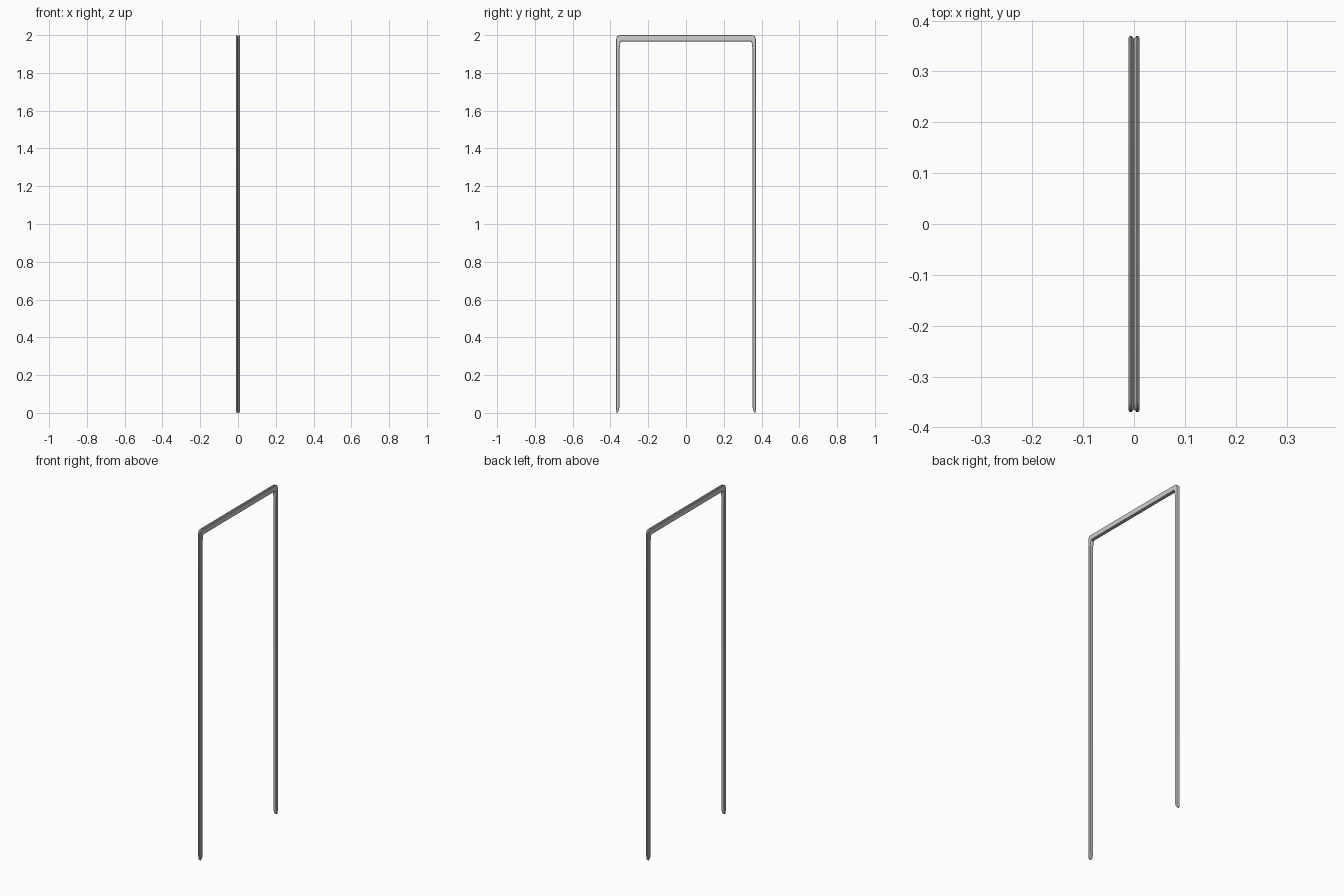
import bpy, bmesh
from mathutils import Vector

if "Cube" in bpy.data.objects:
    bpy.data.objects.remove(bpy.data.objects["Cube"])

# Half path, foot to corner: outer (y, z) and inner (y, z) edge of the strip
half = [((.367, .000), (.362, .002)),
        ((.369, .006), (.356, .012)),
        ((.370, .030), (.352, .032)),
        ((.370, 1.930), (.352, 1.930)),
        ((.370, 1.975), (.349, 1.945)),
        ((.3685, 1.986), (.348, 1.960)),
        ((.364, 1.994), (.346, 1.965)),
        ((.357, 1.9985), (.342, 1.967)),
        ((.347, 2.000), (.338, 1.967))]
path = half + [((-a[0], a[1]), (-b[0], b[1])) for a, b in reversed(half)]

# Cross-section: outer face has a V groove between two rounded lobes
outer = [(-.0105, .006), (-.0095, .002), (-.007, 0), (-.0045, .001), (0, .010),
         (.0045, .001), (.007, 0), (.0095, .002), (.0105, .006)]
inner = [(.0105, .002), (.008, 0), (-.008, 0), (-.0105, .002)]

bm = bmesh.new()
rings = []
for o, i in path:
    o, i = Vector((0, *o)), Vector((0, *i))
    span = (i - o).length
    d = (i - o).normalized()
    k = min(1, span / .018)  # shrink the section at the thin foot tips
    ring = [bm.verts.new(o + d * t * k + Vector((x * (.5 + .5 * k), 0, 0))) for x, t in outer]
    ring += [bm.verts.new(i - d * t * k + Vector((x * (.5 + .5 * k), 0, 0))) for x, t in inner]
    rings.append(ring)
for a, b in zip(rings, rings[1:]):
    for j in range(len(a)):
        n = (j + 1) % len(a)
        bm.faces.new((a[j], a[n], b[n], b[j]))
bm.faces.new(rings[0])
bm.faces.new(rings[-1])
bmesh.ops.recalc_face_normals(bm, faces=bm.faces)

mesh = bpy.data.meshes.new("frame_strip")
bm.to_mesh(mesh)
bm.free()
strip = bpy.data.objects.new("frame_strip", mesh)
bpy.context.collection.objects.link(strip)
bpy.context.view_layer.objects.active = strip
strip.select_set(True)
bpy.ops.object.shade_smooth_by_angle()
